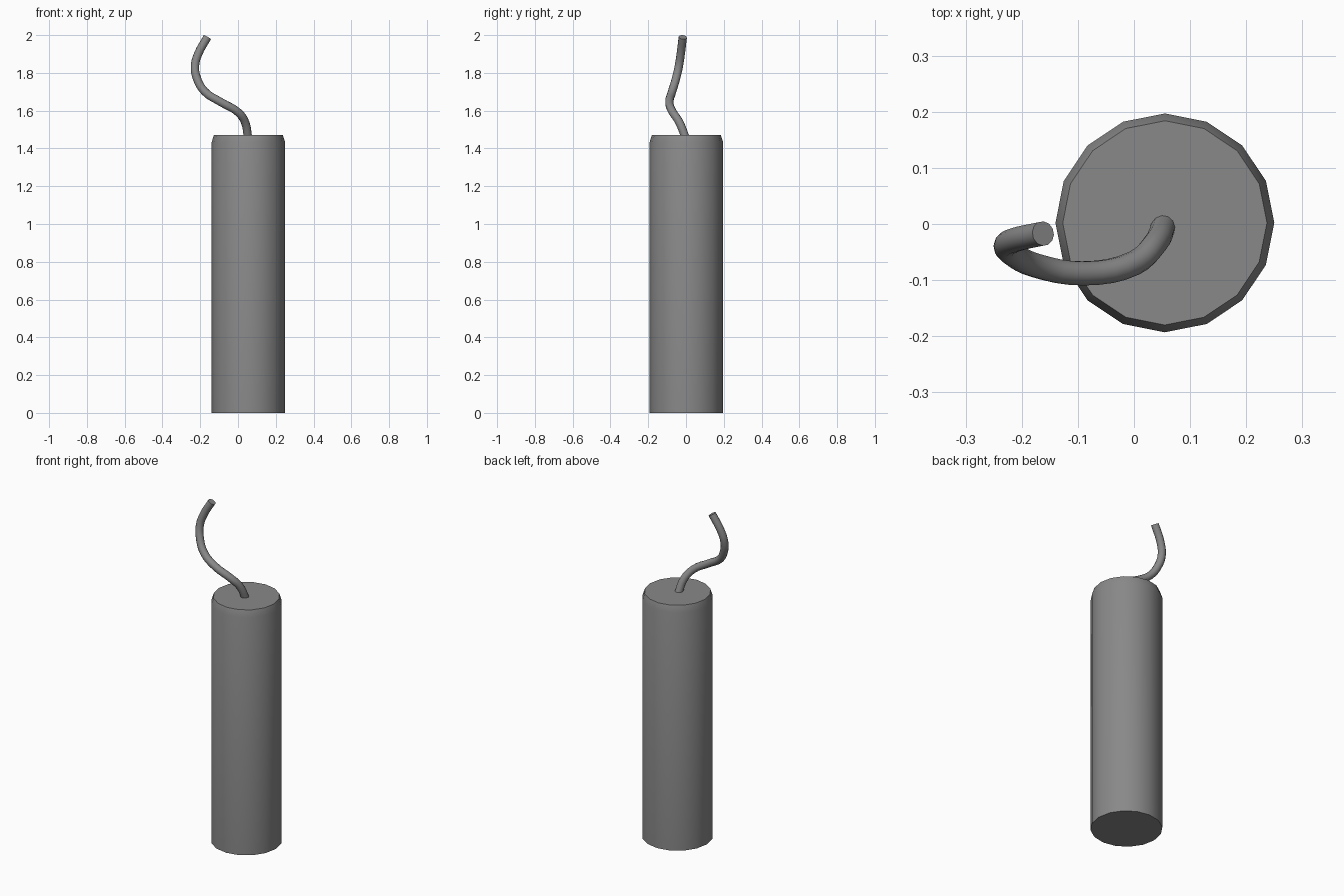
import bpy
import bmesh
from math import radians
from mathutils import Matrix, Vector

default = bpy.data.objects.get("Cube")
if default:
    bpy.data.objects.remove(default, do_unlink=True)

# One plain grey for every part
grey = bpy.data.materials.new("mid_grey")
grey.use_nodes = True
colour = (0.25, 0.25, 0.25, 1)
grey.diffuse_color = colour
grey.node_tree.nodes["Principled BSDF"].inputs["Base Color"].default_value = colour

AXIS = Vector((0.055, 0.002, 0))
SIDES, RADIUS, HEIGHT = 16, 0.195, 1.472
RIM_RADIUS, RIM_DROP = 0.182, 0.04


def finish(obj):
    bpy.ops.object.select_all(action="DESELECT")
    obj.select_set(True)
    bpy.context.view_layer.objects.active = obj
    if obj.type == "CURVE":
        bpy.ops.object.convert(target="MESH")
    bpy.ops.object.shade_smooth_by_angle(angle=radians(35))


# Stick body: a prism whose top is extruded inward as a chamfered rim
bm = bmesh.new()
body_height = HEIGHT - RIM_DROP
bmesh.ops.create_cone(
    bm, cap_ends=True, segments=SIDES, radius1=RADIUS, radius2=RADIUS,
    depth=body_height, matrix=Matrix.Translation((0, 0, body_height / 2)))
top = max(bm.faces, key=lambda f: f.calc_center_median().z)
rim = bmesh.ops.extrude_discrete_faces(bm, faces=[top])["faces"][0]
bmesh.ops.scale(bm, vec=(RIM_RADIUS / RADIUS, RIM_RADIUS / RADIUS, 1), verts=rim.verts)
bmesh.ops.translate(bm, vec=(0, 0, RIM_DROP), verts=rim.verts)
bmesh.ops.remove_doubles(bm, verts=bm.verts, dist=0.0001)
bmesh.ops.recalc_face_normals(bm, faces=bm.faces)
mesh = bpy.data.meshes.new("stick_body")
bm.to_mesh(mesh)
bm.free()
mesh.materials.append(grey)
body = bpy.data.objects.new("stick_body", mesh)
body.location = AXIS
bpy.context.collection.objects.link(body)
finish(body)

# Fuse: a round cord swept along a twisting path
path = [(0.054, 0.0, 1.45), (0.037, -0.036, 1.54), (0.0, -0.07, 1.592),
        (-0.09, -0.088, 1.645), (-0.175, -0.074, 1.70), (-0.217, -0.053, 1.77),
        (-0.228, -0.038, 1.835), (-0.211, -0.028, 1.90), (-0.162, -0.017, 1.989)]
curve = bpy.data.curves.new("fuse", "CURVE")
curve.dimensions = "3D"
curve.bevel_depth = 0.022
curve.bevel_resolution = 4
curve.resolution_u = 4
curve.use_fill_caps = True
spline = curve.splines.new("BEZIER")
spline.bezier_points.add(len(path) - 1)
for point, co in zip(spline.bezier_points, path):
    point.co = co
    point.handle_left_type = point.handle_right_type = "AUTO"
curve.materials.append(grey)
fuse = bpy.data.objects.new("fuse", curve)
bpy.context.collection.objects.link(fuse)
finish(fuse)
